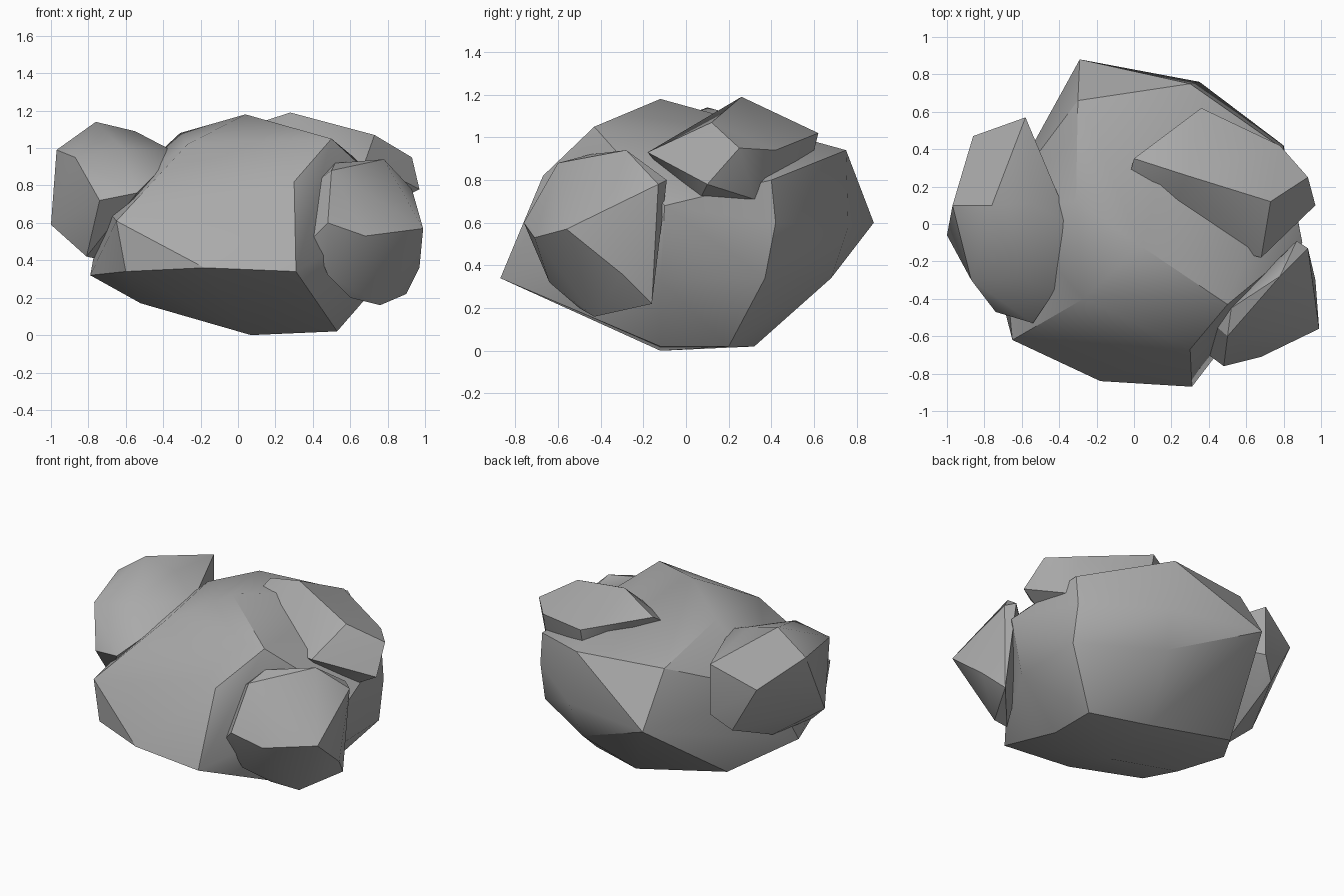
import bpy
import bmesh
import math

# Remove the default cube only
default_cube = bpy.data.objects.get("Cube")
if default_cube:
    bpy.data.objects.remove(default_cube, do_unlink=True)


def make_material(name, colour):
    material = bpy.data.materials.new(name)
    material.use_nodes = True
    material.diffuse_color = colour
    shader = next(node for node in material.node_tree.nodes
                  if node.type == "BSDF_PRINCIPLED")
    shader.inputs["Base Color"].default_value = colour
    shader.inputs["Roughness"].default_value = 0.9
    return material


def chiselled_rock(name, corners, material):
    """Wrap a faceted convex rock around a handful of corner points."""
    mesh = bpy.data.meshes.new(name)
    builder = bmesh.new()
    for corner in corners:
        builder.verts.new(corner)
    hull = bmesh.ops.convex_hull(builder, input=builder.verts)
    leftovers = {item for item in hull["geom_interior"] + hull["geom_unused"]
                 if isinstance(item, bmesh.types.BMVert)}
    if leftovers:
        bmesh.ops.delete(builder, geom=list(leftovers), context="VERTS")
    # Merge nearly flat neighbours into broad chiselled facets
    bmesh.ops.dissolve_limit(builder, angle_limit=math.radians(4),
                             verts=builder.verts, edges=builder.edges)
    bmesh.ops.recalc_face_normals(builder, faces=builder.faces)
    builder.to_mesh(mesh)
    builder.free()
    mesh.materials.append(material)

    rock = bpy.data.objects.new(name, mesh)
    bpy.context.collection.objects.link(rock)
    bpy.ops.object.select_all(action="DESELECT")
    rock.select_set(True)
    bpy.context.view_layer.objects.active = rock
    bpy.ops.object.shade_smooth_by_angle(angle=math.radians(30))
    return rock


stone_grey = make_material("stone grey", (0.4, 0.4, 0.4, 1.0))

# Large central boulder: underside, widest ring, shoulders, crown
underside = [
    (0.07, -0.12, 0), (0.53, -0.12, 0.02), (0.53, 0.2, 0.02),
    (0.15, 0.32, 0.02), (-0.52, 0.3, 0.17), (-0.52, -0.2, 0.17),
]
widest_ring = [
    (-0.79, -0.08, 0.32), (-0.6, -0.63, 0.34), (-0.18, -0.84, 0.36),
    (0.31, -0.87, 0.34), (0.8, -0.12, 0.33), (0.8, 0.37, 0.34),
    (0.3, 0.68, 0.34),
]
shoulders = [
    (-0.65, -0.62, 0.61), (0.3, -0.67, 0.82), (0.9, -0.1, 0.68),
    (0.8, 0.42, 0.6), (0.8, 0.4, 0.8), (0.35, 0.76, 0.58),
    (-0.29, 0.88, 0.6), (-0.72, 0.1, 0.7),
]
crown = [
    (-0.27, -0.4, 1.02), (0.5, -0.43, 1.05), (0.04, -0.12, 1.18),
    (-0.31, 0.12, 1.08), (0.3, 0.75, 0.94), (-0.3, 0.66, 0.95),
]
chiselled_rock("main_boulder", underside + widest_ring + shoulders + crown,
               stone_grey)

# Flat slab resting on the top of the boulder
chiselled_rock("top_slab", [
    (0.28, 0.26, 1.19), (0, 0.35, 1.1), (-0.04, 0.2, 1.0),
    (0.36, 0.62, 1.02), (0.36, 0.58, 0.86), (0.78, 0.42, 0.94),
    (0.93, 0.25, 0.95), (0.73, 0.12, 1.07), (0.68, -0.18, 0.93),
    (0.97, 0.1, 0.78), (0.42, -0.11, 0.9), (0.82, 0.32, 0.71),
    (0.85, 0.07, 0.72), (0.65, -0.07, 0.8), (0.2, 0.04, 0.98),
], stone_grey)

# Rounded stone leaning on the front corner
chiselled_rock("front_stone", [
    (0.78, -0.28, 0.94), (0.5, -0.6, 0.88), (0.48, -0.76, 0.6),
    (0.68, -0.71, 0.53), (0.99, -0.56, 0.57), (0.93, -0.13, 0.78),
    (0.87, -0.09, 0.8), (0.97, -0.3, 0.36), (0.9, -0.16, 0.22),
    (0.76, -0.43, 0.16), (0.6, -0.5, 0.2), (0.48, -0.64, 0.32),
    (0.4, -0.7, 0.52), (0.42, -0.53, 0.82), (0.52, -0.45, 0.92),
], stone_grey)

# Upright stone pressed against the side
chiselled_rock("side_stone", [
    (-0.97, 0.1, 0.99), (-0.76, 0.1, 1.14), (-0.55, 0.11, 1.09),
    (-0.34, 0, 0.98), (-0.87, -0.3, 0.95), (-0.62, -0.29, 1.0),
    (-1.0, -0.06, 0.59), (-0.54, -0.53, 0.76), (-0.74, -0.47, 0.72),
    (-0.81, -0.2, 0.42), (-0.72, 0.1, 0.4), (-0.86, 0.47, 0.88),
    (-0.58, 0.57, 1.02), (-0.58, 0.57, 0.68), (-0.69, 0.49, 0.57),
    (-0.42, -0.35, 0.88),
], stone_grey)
